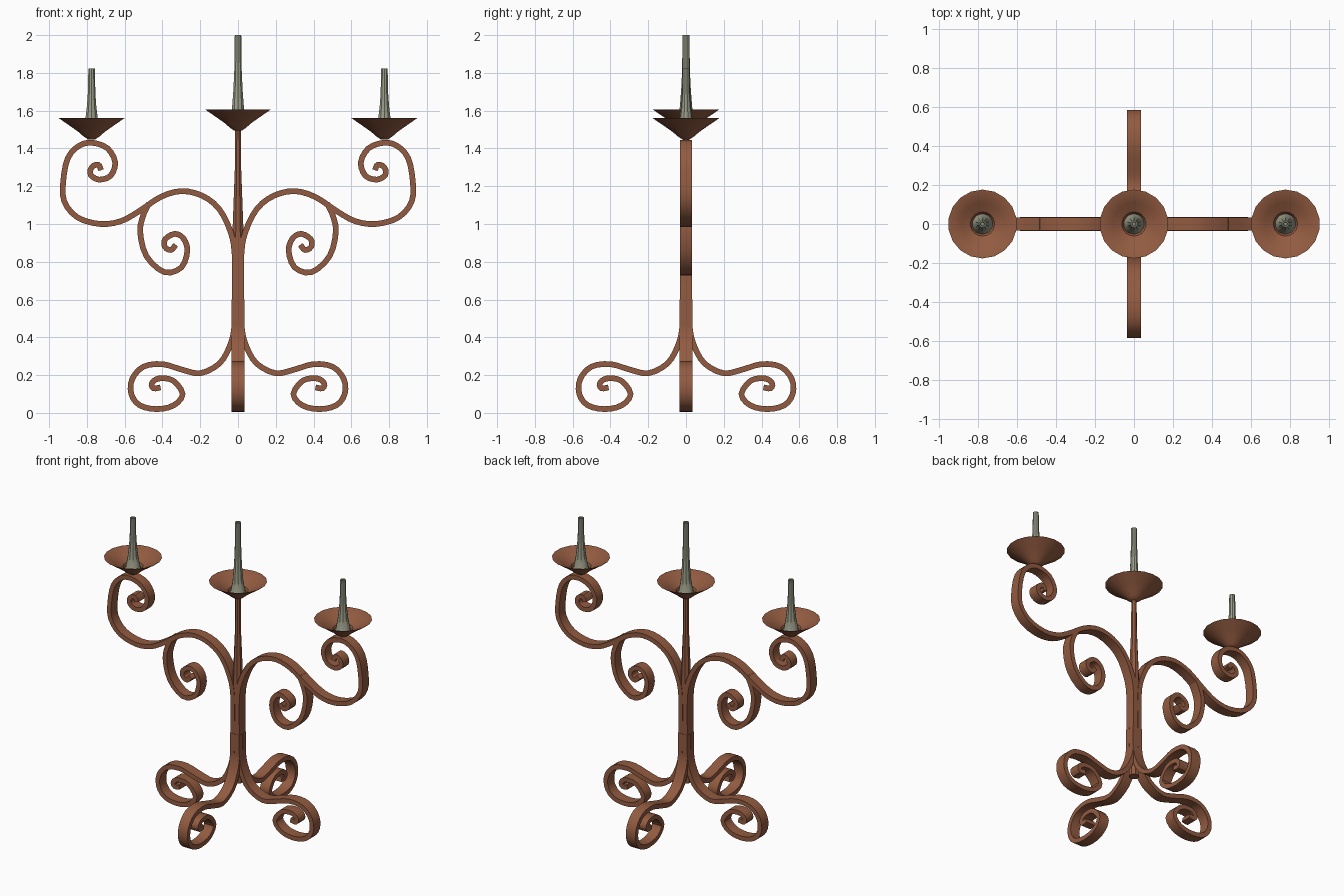
import bpy, bmesh, math
from mathutils import Vector, Matrix

if "Cube" in bpy.data.objects:
    bpy.data.objects.remove(bpy.data.objects["Cube"])


def material(name, colour):
    mat = bpy.data.materials.new(name)
    mat.use_nodes = True
    mat.diffuse_color = (*colour, 1)
    mat.node_tree.nodes["Principled BSDF"].inputs["Base Color"].default_value = (*colour, 1)
    return mat


copper = material("copper brown", (0.29, 0.105, 0.052))
wax = material("grey green wax", (0.33, 0.34, 0.25))


def finish(name, bm, mat):
    """Turn a bmesh into a named, coloured object with sharp edges kept."""
    bmesh.ops.remove_doubles(bm, verts=bm.verts, dist=0.0001)
    bmesh.ops.recalc_face_normals(bm, faces=bm.faces)
    mesh = bpy.data.meshes.new(name)
    bm.to_mesh(mesh)
    bm.free()
    mesh.materials.append(mat)
    obj = bpy.data.objects.new(name, mesh)
    bpy.context.collection.objects.link(obj)
    bpy.ops.object.select_all(action='DESELECT')
    obj.select_set(True)
    bpy.context.view_layer.objects.active = obj
    bpy.ops.object.shade_smooth_by_angle(angle=math.radians(35))
    return obj


def smooth_path(points, steps=3):
    """Catmull-Rom curve through the points."""
    p = [Vector(q) for q in points]
    p = [2 * p[0] - p[1]] + p + [2 * p[-1] - p[-2]]
    path = []
    for a, b, c, d in zip(p, p[1:], p[2:], p[3:]):
        for i in range(steps):
            t = i / steps
            path.append(0.5 * (2 * b + (c - a) * t + (2 * a - 5 * b + 4 * c - d) * t ** 2
                               + (3 * b - a - 3 * c + d) * t ** 3))
    return path + [p[-2]]


def scroll(name, points, half_width, turn, thickness=0.03):
    """Flat iron bar swept along a curl in the x-z plane, then turned about z."""
    path = smooth_path(points)
    bm = bmesh.new()
    rings = []
    for i, p in enumerate(path):
        along = (path[min(i + 1, len(path) - 1)] - path[max(i - 1, 0)]).normalized()
        side = Vector((-along.y, along.x)) * thickness / 2
        corners = [(p + side, -1), (p + side, 1), (p - side, 1), (p - side, -1)]
        rings.append([bm.verts.new((q.x, s * half_width, q.y)) for q, s in corners])
    for a, b in zip(rings, rings[1:]):
        for k in range(4):
            n = (k + 1) % 4
            bm.faces.new((a[k], a[n], b[n], b[k]))
    bm.faces.new(rings[0])
    bm.faces.new(rings[-1])
    bm.transform(Matrix.Rotation(turn, 4, 'Z'))
    return finish(name, bm, copper)


def lathe(name, profile, mat, sides, x=0, z=0):
    """Spin a radius-height profile about a vertical axis."""
    bm = bmesh.new()
    verts = [bm.verts.new((r, 0, h)) for r, h in profile]
    edges = [bm.edges.new(pair) for pair in zip(verts, verts[1:])]
    bmesh.ops.spin(bm, geom=verts + edges, cent=(0, 0, 0), axis=(0, 0, 1),
                   angle=math.tau, steps=sides, use_duplicate=False)
    bm.transform(Matrix.Translation((x, 0, z)) @ Matrix.Rotation(math.pi / sides, 4, 'Z'))
    return finish(name, bm, mat)


# Central post, tapering towards the top dish
lathe("post", [(0, 0.27), (0.033, 0.27), (0.034, 0.85), (0.03, 1), (0.018, 1.3),
               (0.017, 1.51), (0, 1.51)], copper, 8)

# Four curled feet
foot = [(0.018, 0.6), (0.02, 0.45), (0.045, 0.35), (0.1, 0.26), (0.2, 0.21), (0.3, 0.23),
        (0.4, 0.258), (0.5, 0.245), (0.56, 0.18), (0.565, 0.1), (0.52, 0.04), (0.43, 0.02),
        (0.34, 0.04), (0.293, 0.1), (0.345, 0.172), (0.42, 0.182), (0.456, 0.157),
        (0.448, 0.13), (0.41, 0.135)]
for i, label in enumerate(("left", "back", "right", "front")):
    scroll(label + "_foot", foot, 0.035, i * math.pi / 2)

# Two S-shaped arms, each with a hanging curl
arm = [(0.018, 0.6), (0.018, 0.84), (0.04, 0.96), (0.1, 1.08), (0.19, 1.15), (0.3, 1.174),
       (0.41, 1.143), (0.52, 1.07), (0.62, 1.015), (0.73, 1), (0.85, 1.035), (0.92, 1.12),
       (0.925, 1.23), (0.9, 1.35), (0.84, 1.415), (0.77, 1.43), (0.69, 1.4), (0.65, 1.325),
       (0.675, 1.255), (0.735, 1.235), (0.78, 1.26), (0.775, 1.3), (0.74, 1.315),
       (0.725, 1.285)]
hanging_curl = [(0.47, 1.11), (0.5, 1.05), (0.518, 0.96), (0.485, 0.83), (0.39, 0.745),
                (0.3, 0.77), (0.268, 0.86), (0.29, 0.925), (0.335, 0.948), (0.385, 0.92),
                (0.388, 0.88), (0.355, 0.862), (0.33, 0.89)]
for label, turn in (("left", 0), ("right", math.pi)):
    scroll(label + "_arm", arm, 0.033, turn)
    scroll(label + "_hanging_curl", hanging_curl, 0.033, turn)

# Drip dishes and flared candles
dish = [(0, -0.112), (0.02, -0.112), (0.045, -0.095), (0.07, -0.073), (0.11, -0.045),
        (0.176, 0), (0.17, 0), (0.11, -0.035), (0.062, -0.06), (0.05, -0.085), (0, -0.088)]
for label, x, rim, top in (("centre", 0, 1.606, 2), ("left", 0.775, 1.56, 1.823),
                           ("right", -0.775, 1.56, 1.823)):
    lathe(label + "_dish", dish, copper, 18, x, rim)
    height = top - rim
    candle = [(0.055, -0.087), (0.045, -0.06), (0.034, 0), (0.026, height * 0.25),
              (0.021, height * 0.5), (0.018, height), (0.011, height),
              (0.009, height - 0.015), (0, height - 0.015)]
    lathe(label + "_candle", candle, wax, 10, x, rim)
